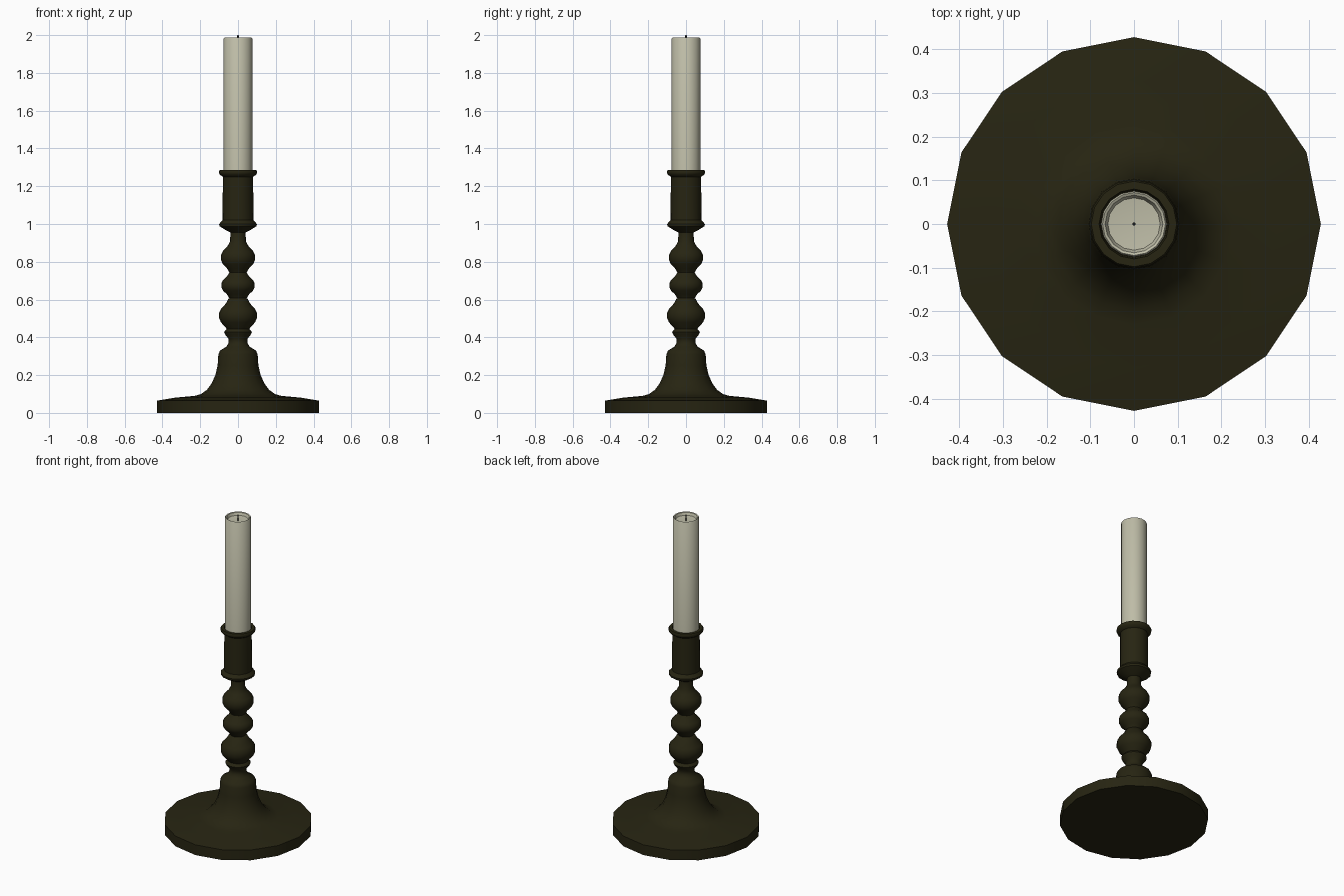
import bpy
import bmesh
from math import cos, sin, tau, radians

if "Cube" in bpy.data.objects:
    bpy.data.objects.remove(bpy.data.objects["Cube"], do_unlink=True)


def material(name, colour):
    mat = bpy.data.materials.new(name)
    mat.use_nodes = True
    mat.diffuse_color = (*colour, 1)
    mat.node_tree.nodes["Principled BSDF"].inputs["Base Color"].default_value = (*colour, 1)
    return mat


def lathe(name, profile, sides, mat):
    """Turn a (radius, height) profile around z; zero radius closes an end."""
    bm = bmesh.new()
    rings = []
    for r, z in profile:
        if r == 0:
            rings.append([bm.verts.new((0, 0, z))] * sides)
        else:
            rings.append([bm.verts.new((r * cos(tau * i / sides), r * sin(tau * i / sides), z))
                          for i in range(sides)])
    for low, high in zip(rings, rings[1:]):
        for i in range(sides):
            j = (i + 1) % sides
            corners = dict.fromkeys((low[i], low[j], high[j], high[i]))
            bm.faces.new(list(corners))
    bmesh.ops.recalc_face_normals(bm, faces=bm.faces)
    mesh = bpy.data.meshes.new(name)
    bm.to_mesh(mesh)
    bm.free()
    mesh.materials.append(mat)
    obj = bpy.data.objects.new(name, mesh)
    bpy.context.collection.objects.link(obj)
    bpy.ops.object.select_all(action="DESELECT")
    obj.select_set(True)
    bpy.context.view_layer.objects.active = obj
    bpy.ops.object.shade_smooth_by_angle(angle=radians(40))
    return obj


def bead(z, half, neck, radius):
    """Profile of one rounded bead between two necks."""
    steps = ((-1, 0), (-.7, .3), (-.4, .8), (-.15, 1), (.15, 1), (.4, .8), (.7, .3), (1, 0))
    return [(neck + (radius - neck) * k, z + half * t) for t, k in steps]


bronze = material("dark bronze", (0.02, 0.018, 0.006))
wax = material("cream wax", (0.52, 0.51, 0.39))
char = material("charred wick", (0.01, 0.01, 0.01))

# Turned holder: foot, flare, beads, then hollow socket
foot = [(0, 0), (.428, 0), (.428, .065), (.33, .081), (.23, .09), (.195, .1),
        (.165, .122), (.14, .155), (.12, .2), (.108, .25), (.104, .31),
        (.095, .33), (.062, .35)]
collar = [(.05, .37), (.05, .392), (.068, .415), (.074, .428), (.06, .445)]
beads = bead(.515, .09, .05, .1) + bead(.675, .068, .046, .088) + bead(.822, .085, .042, .09)
socket = [(.04, .955), (.06, .965), (.098, .988), (.1, 1.0), (.082, 1.02),
          (.08, 1.25), (.098, 1.262), (.102, 1.275), (.098, 1.285), (.08, 1.285),
          (.076, 1.27), (.076, 1.05), (0, 1.05)]
lathe("candlestick", foot + collar + beads + socket, 16, bronze)

# Candle with a shallow melted dish on top
lathe("candle", [(0, 1.06), (.0755, 1.06), (.0755, 1.982), (.072, 1.987), (.066, 1.984),
                 (.06, 1.968), (0, 1.962)], 16, wax)

# Wick
lathe("wick", [(0, 1.95), (.004, 1.95), (.004, 1.998), (0, 2.0)], 8, char)
